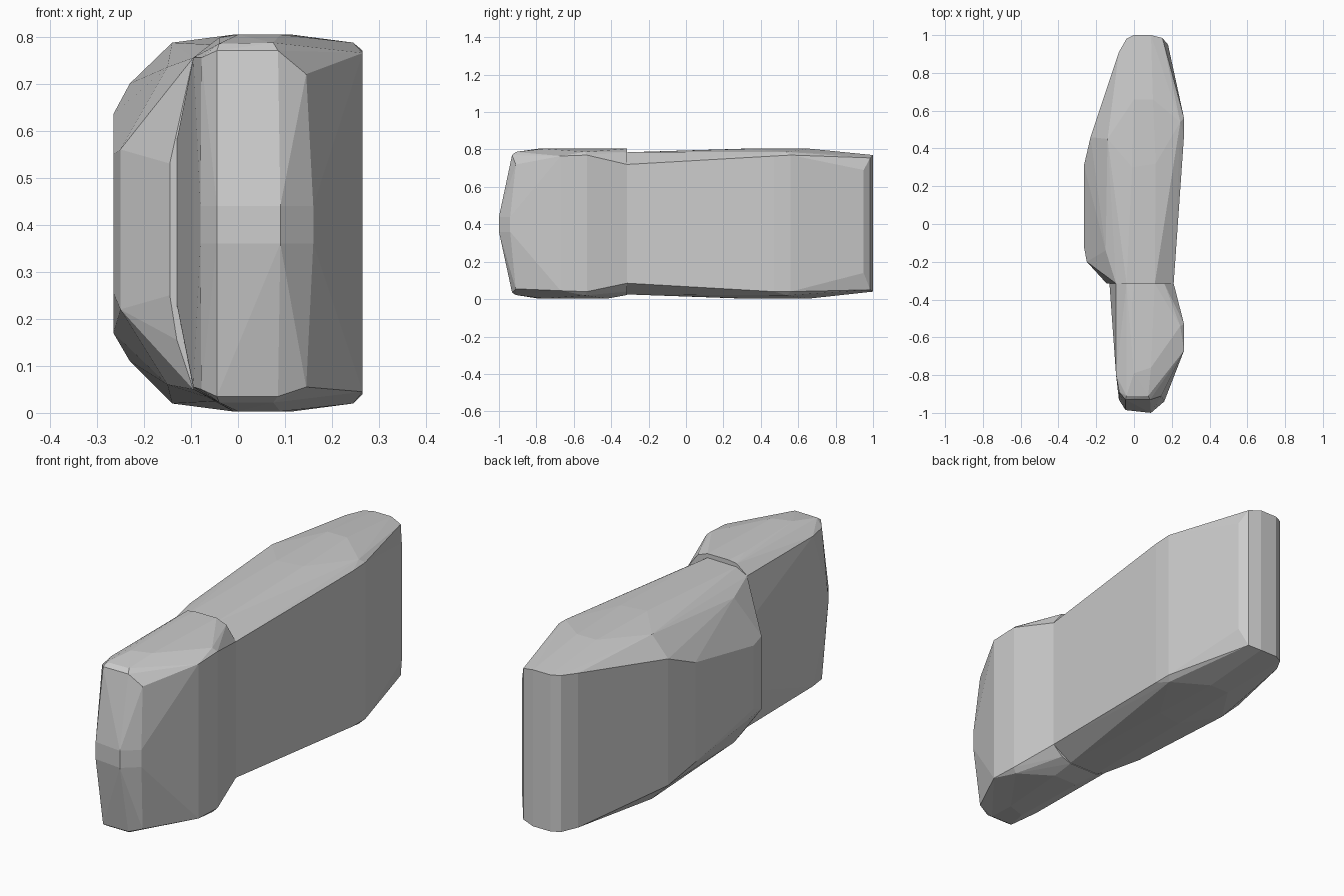
import bpy, bmesh
from math import radians


def faceted_block(name, columns):
    """Convex flat-faced block around vertical edges given as (x, y, z_low, z_high)."""
    bm = bmesh.new()
    for x, y, low, high in columns:
        bm.verts.new((x, y, low))
        bm.verts.new((x, y, high))
    hull = bmesh.ops.convex_hull(bm, input=bm.verts[:])
    unused = {v for v in hull["geom_interior"] + hull["geom_unused"]
              if isinstance(v, bmesh.types.BMVert)}
    bmesh.ops.delete(bm, geom=list(unused), context='VERTS')
    bmesh.ops.dissolve_limit(bm, angle_limit=radians(1.5),
                             verts=bm.verts[:], edges=bm.edges[:])
    bmesh.ops.recalc_face_normals(bm, faces=bm.faces[:])
    mesh = bpy.data.meshes.new(name)
    bm.to_mesh(mesh)
    bm.free()
    obj = bpy.data.objects.new(name, mesh)
    bpy.context.collection.objects.link(obj)
    return obj


JOINT = -0.315

# Long rear block: outer edges, then the low crowns on its top and bottom
faceted_block("rear_block", [
    (0.21, JOINT, 0.085, 0.72),
    (0.265, 0.47, 0.04, 0.765), (0.265, 0.56, 0.04, 0.77),
    (0.18, 0.95, 0.14, 0.69), (0.15, 0.985, 0.05, 0.755),
    (0.09, 1.0, 0.04, 0.77), (0.0, 1.0, 0.04, 0.77),
    (-0.04, 0.98, 0.04, 0.77), (-0.08, 0.91, 0.045, 0.765),
    (-0.23, 0.46, 0.11, 0.70), (-0.265, 0.31, 0.17, 0.635),
    (-0.265, -0.12, 0.255, 0.55), (-0.25, -0.20, 0.22, 0.56),
    (-0.145, JOINT, 0.25, 0.53), (-0.13, JOINT, 0.155, 0.60),
    (-0.095, JOINT, 0.05, 0.755), (-0.04, JOINT, 0.025, 0.782),
    (0.11, JOINT, 0.025, 0.785), (-0.15, -0.14, 0.06, 0.735),
    (-0.01, 0.30, 0.003, 0.804), (0.115, 0.32, 0.003, 0.804),
    (0.0, 0.66, 0.003, 0.804), (0.10, 0.66, 0.003, 0.804),
    (0.245, 0.54, 0.02, 0.787), (-0.14, 0.45, 0.02, 0.787),
])

# Short front block with a slightly pointed nose at mid height
faceted_block("front_block", [
    (0.21, JOINT, 0.085, 0.72), (0.16, JOINT, 0.04, 0.785),
    (0.265, -0.53, 0.04, 0.77), (0.265, -0.67, 0.045, 0.765),
    (0.245, -0.54, 0.02, 0.787), (0.145, -0.91, 0.055, 0.72),
    (0.16, -0.94, 0.36, 0.44), (0.09, -1.0, 0.36, 0.44),
    (-0.045, -0.985, 0.36, 0.44), (-0.08, -0.93, 0.36, 0.44),
    (0.085, -0.93, 0.035, 0.77), (-0.045, -0.93, 0.035, 0.77),
    (0.075, -0.91, 0.022, 0.787), (-0.04, -0.91, 0.022, 0.785),
    (-0.078, -0.89, 0.05, 0.755), (-0.095, -0.80, 0.055, 0.755),
    (-0.13, JOINT, 0.23, 0.58), (-0.095, JOINT, 0.05, 0.755),
    (-0.12, -0.47, 0.23, 0.58), (-0.04, JOINT, 0.022, 0.798),
    (0.0, -0.79, 0.003, 0.804), (0.09, -0.76, 0.003, 0.804),
    (-0.01, -0.42, 0.003, 0.804), (0.115, -0.42, 0.003, 0.804),
    (0.0, JOINT, 0.022, 0.804), (0.11, JOINT, 0.022, 0.804),
])
